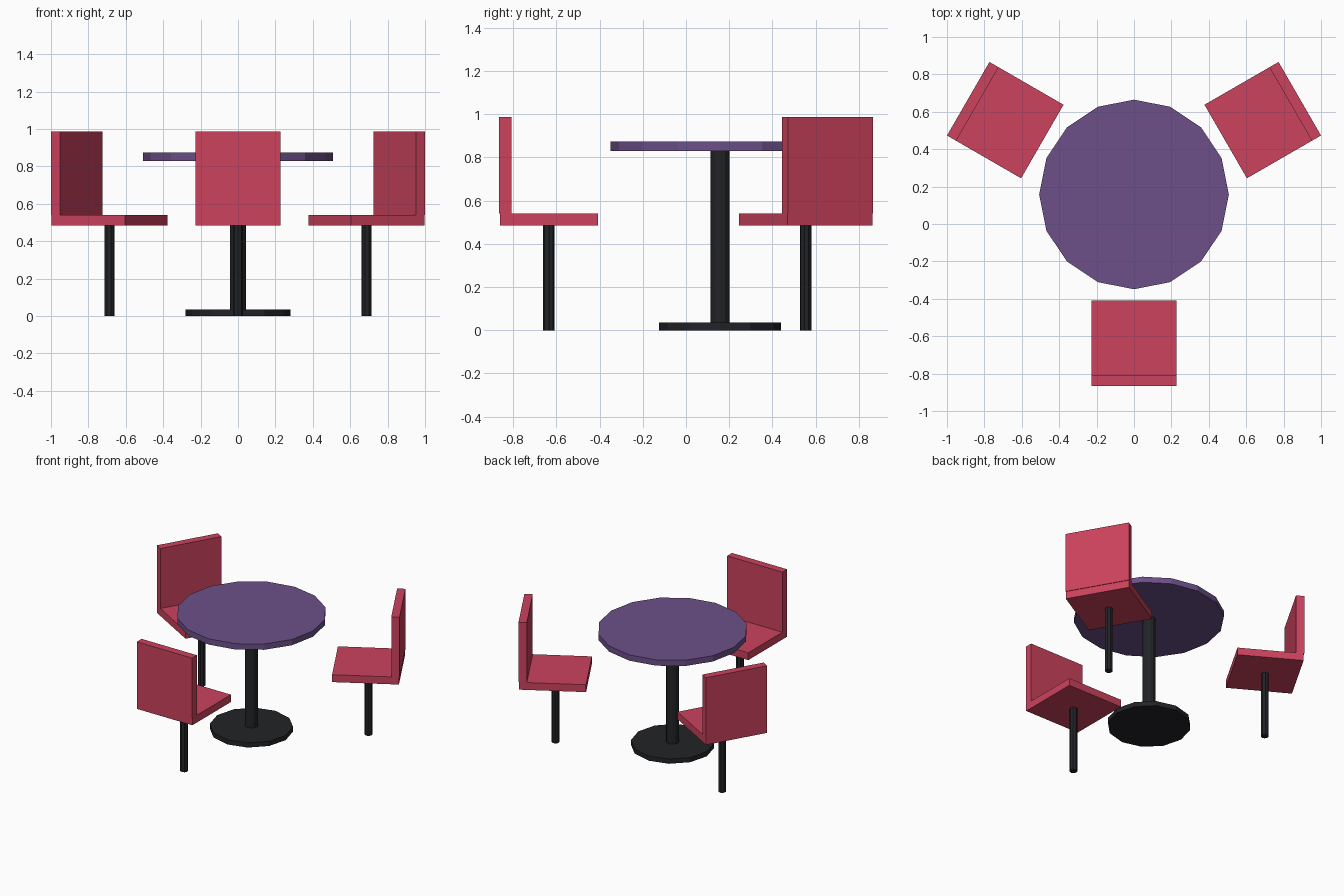
import bpy
from math import radians
from mathutils import Matrix, Vector

if "Cube" in bpy.data.objects:
    bpy.data.objects.remove(bpy.data.objects["Cube"])

CENTRE_Y = 0.158  # the table centre, around which the chairs are arranged


def material(name, rgb):
    m = bpy.data.materials.new(name)
    m.diffuse_color = (*rgb, 1)
    m.use_nodes = True
    m.node_tree.nodes["Principled BSDF"].inputs["Base Color"].default_value = m.diffuse_color
    return m


RED = material("red", (0.60, 0.055, 0.11))
PURPLE = material("purple", (0.15, 0.08, 0.25))
BLACK = material("black", (0.016, 0.017, 0.02))


def finish(name, mat, angle=0):
    # Bake into world space and swing the part round the table centre
    o = bpy.context.object
    o.name = name
    o.data.materials.append(mat)
    bpy.ops.object.transform_apply(location=True, rotation=True, scale=True)
    o.matrix_world = Matrix.Translation((0, CENTRE_Y, 0)) @ Matrix.Rotation(angle, 4, 'Z')


def disc(name, mat, sides, radius, z0, z1, y=0, angle=0):
    bpy.ops.mesh.primitive_cylinder_add(vertices=sides, radius=radius, depth=z1 - z0,
                                        location=(0, y, (z0 + z1) / 2))
    finish(name, mat, angle)


def box(name, mat, lo, hi, angle=0):
    lo, hi = Vector(lo), Vector(hi)
    bpy.ops.mesh.primitive_cube_add(size=1, location=(lo + hi) / 2)
    bpy.context.object.scale = hi - lo
    finish(name, mat, angle)


# Table
disc("table_top", PURPLE, 16, 0.507, 0.83, 0.873)
disc("table_column", BLACK, 12, 0.044, 0.035, 0.83)
disc("table_base", BLACK, 12, 0.282, 0, 0.035)

# Three chairs facing the table
for i in range(3):
    a = radians(120 * i)
    box(f"seat_{i + 1}", RED, (-0.227, -1.019, 0.485), (0.227, -0.566, 0.54), a)
    box(f"backrest_{i + 1}", RED, (-0.227, -1.0235, 0.54), (0.227, -0.967, 0.987), a)
    disc(f"chair_leg_{i + 1}", BLACK, 8, 0.027, 0, 0.485, -0.793, a)
